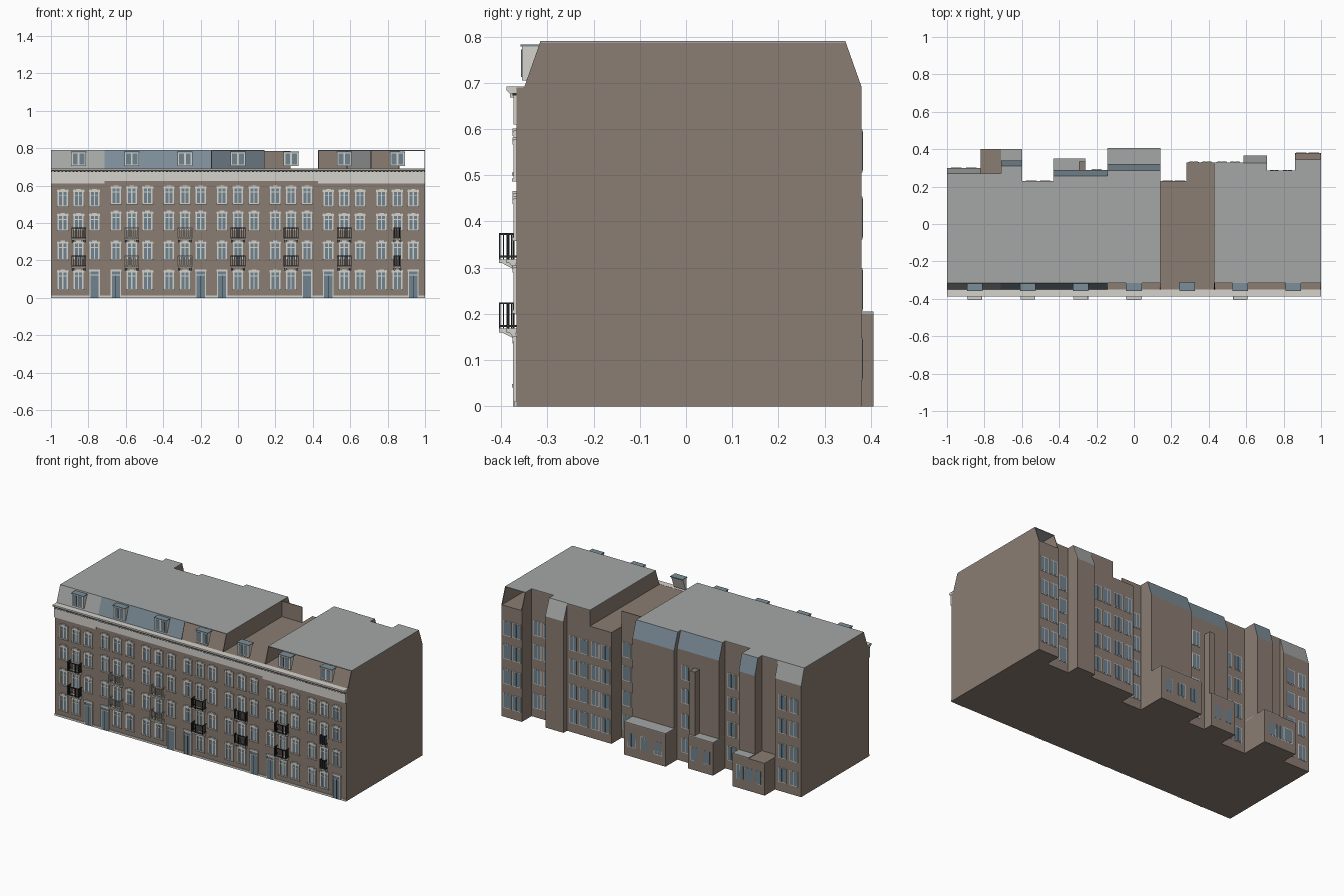
import bpy
import bmesh

if "Cube" in bpy.data.objects:
    bpy.data.objects.remove(bpy.data.objects["Cube"])


def material(name, r, g, b):
    lin = [((c / 255 + 0.055) / 1.055) ** 2.4 for c in (r, g, b)] + [1]
    m = bpy.data.materials.new(name)
    m.use_nodes = True
    m.diffuse_color = lin
    m.node_tree.nodes["Principled BSDF"].inputs["Base Color"].default_value = lin
    return m


BRICK = material("brown brick", 139, 125, 114)
ROOF = material("flat roof grey", 164, 167, 165)
SLATE = material("blue slate", 124, 141, 152)
TRIM = material("pale stone", 212, 210, 203)
GLASS = material("window glass", 112, 131, 144)
IRON = material("dark iron", 42, 44, 46)

parts = {}


def prism(name, mat, x0, x1, profile):
    """Extrude a y-z outline along x into the named part."""
    bm = parts.setdefault(name, (bmesh.new(), mat))[0]
    a = [bm.verts.new((x0, y, z)) for y, z in profile]
    b = [bm.verts.new((x1, y, z)) for y, z in profile]
    bm.faces.new(a)
    bm.faces.new(b[::-1])
    for i in range(len(a)):
        j = (i + 1) % len(a)
        bm.faces.new((a[j], a[i], b[i], b[j]))


def box(name, mat, x0, x1, y0, y1, z0, z1):
    prism(name, mat, x0, x1, [(y0, z0), (y1, z0), (y1, z1), (y0, z1)])


FRONT, EAVE, TOP = -0.367, 0.69, 0.79
SLOPE0, SLOPE1 = -0.35, -0.315
T = 0.004
HOUSE = 2 / 7
centers = [(i - 3) * 0.284 for i in range(7)]


def slope(name, mat, x0, x1, ya, za, yb, zb):
    inward = 0.004 if ya < yb else -0.004
    prism(name, mat, x0, x1, [(ya, za), (yb, zb), (yb + inward, zb), (ya + inward, za)])


# Rear bays: x0, x1, wall y, roof edge y, rear slope material, roofed
bays = [
    (-1, -0.82, 0.30, 0.27, ROOF, True),
    (-0.82, -0.71, 0.27, 0.27, None, True),
    (-0.71, -0.60, 0.34, 0.31, SLATE, True),
    (-0.60, -0.43, 0.23, 0.23, None, True),
    (-0.43, -0.143, 0.29, 0.256, SLATE, True),
    (-0.143, 0.143, 0.32, 0.286, SLATE, True),
    (0.143, 0.28, 0.23, 0.23, None, False),
    (0.28, 0.428, 0.33, 0.30, None, False),
    (0.428, 0.585, 0.33, 0.33, None, True),
    (0.585, 0.71, 0.365, 0.327, ROOF, True),
    (0.71, 0.86, 0.285, 0.285, None, True),
    (0.86, 1, 0.38, 0.345, None, True),
]
for x0, x1, wall, edge, mat, roofed in bays:
    box("main_walls", BRICK, x0, x1, FRONT, wall, 0, EAVE)
    if wall == edge:
        box("attic_rear_walls", BRICK, x0, x1, wall - T, wall, EAVE, TOP - T)
    elif mat:
        name = "rear_slope_slate" if mat == SLATE else "rear_slope_grey"
        slope(name, mat, x0, x1, wall, EAVE, edge, TOP)
    if roofed:
        box("flat_roof", ROOF, x0, x1, SLOPE1, edge, TOP - T, TOP)
        for x in (x0, x1 - T):
            prism("attic_cheeks", BRICK, x, x + T,
                  [(0.2, EAVE), (wall, EAVE), (edge, TOP - T), (0.2, TOP - T)])

# Gable walls closing the attic ends
for x, wall, edge in ((-1, 0.3, 0.27), (0.143 - T, 0.32, 0.286),
                      (0.428, 0.33, 0.33), (1 - T, 0.38, 0.345)):
    prism("gable_walls", BRICK, x, x + T,
          [(SLOPE0, EAVE), (wall, EAVE), (edge, TOP - 0.001), (SLOPE1, TOP - 0.001)])

# Front mansard slopes
slope("front_slope_grey", ROOF, -1, -0.714, SLOPE0, EAVE, SLOPE1, TOP)
slope("front_slope_slate", SLATE, -0.714, -0.143, SLOPE0, EAVE, SLOPE1, TOP)

# Low rear extensions
for x0, x1, back in ((-0.82, -0.6, 0.40), (-0.43, -0.26, 0.35), (-0.143, 0.143, 0.405)):
    box("rear_extensions", BRICK, x0, x1, 0.22, back, 0, 0.2)
    start = -0.71 if x0 < -0.8 else x0
    box("extension_roofs", ROOF, start, x1, 0.24, back, 0.2, 0.205)
box("rear_shaft", BRICK, -0.295, -0.26, 0.28, 0.335, 0, 0.6)

# Cornice, frieze and plinth along the front
for x0, x1, low in ((-1, -0.714, 0.61), (-0.714, 0.428, 0.625), (0.428, 1, 0.61)):
    box("frieze", TRIM, x0, x1, FRONT - 0.006, FRONT, low, 0.672)
box("cornice_shadow_line", IRON, -1, 1, FRONT - 0.008, FRONT, 0.672, 0.678)
prism("cornice", TRIM, -1, 1, [(FRONT, 0.676), (-0.38, 0.676), (-0.388, 0.683),
                               (-0.388, EAVE + 0.002), (SLOPE0, EAVE + 0.002)])
for i in range(100):
    x = -0.99 + i * 0.02
    box("dentils", TRIM, x - 0.005, x + 0.005, -0.381, FRONT, 0.668, 0.677)
box("plinth", TRIM, -1, 1, FRONT - 0.004, FRONT, 0, 0.012)


def front_window(x, z0, z1):
    w, y = 0.023, FRONT - 0.006
    box("front_glass", GLASS, x - w, x + w, FRONT - 0.002, FRONT, z0, z1)
    for s in (-1, 1):
        box("front_window_frames", TRIM, x + s * w - 0.004, x + s * w + 0.004, y, FRONT, z0, z1)
    box("front_window_frames", TRIM, x - 0.003, x + 0.003, y + 0.002, FRONT, z0, z1 - 0.01)
    box("front_window_frames", TRIM, x - w, x + w, y + 0.002, FRONT, z1 - 0.035, z1 - 0.03)
    box("front_window_sills", TRIM, x - 0.03, x + 0.03, y - 0.003, FRONT, z0 - 0.004, z0 + 0.003)
    box("front_window_heads", TRIM, x - 0.03, x + 0.03, y - 0.002, FRONT, z1 - 0.012, z1 - 0.003)
    box("front_window_heads", TRIM, x - 0.013, x + 0.013, y - 0.002, FRONT, z1 - 0.003, z1 + 0.004)


def front_door(x):
    w = 0.025
    box("door_leaves", GLASS, x - w, x + w, FRONT - 0.005, FRONT, 0, 0.122)
    box("door_fanlights", GLASS, x - w, x + w, FRONT - 0.002, FRONT, 0.122, 0.15)
    box("door_split", IRON, x - 0.001, x + 0.001, FRONT - 0.006, FRONT, 0, 0.12)
    for s in (-1, 1):
        box("door_frames", TRIM, x + s * w - 0.003, x + s * w + 0.003, FRONT - 0.007, FRONT, 0, 0.15)
    box("door_frames", TRIM, x - w, x + w, FRONT - 0.006, FRONT, 0.12, 0.125)
    box("door_frames", TRIM, x - 0.03, x + 0.03, FRONT - 0.008, FRONT, 0.141, 0.152)


def balcony(x, z, w, out, mat):
    rails = "balcony_rails_pale" if mat == TRIM else "balcony_rails_dark"
    h, y, b = z + 0.055, -out, 0.0015
    box("balcony_slabs", TRIM, x - w, x + w, y, FRONT, z - 0.008, z)
    for s in (-1, 1):
        prism("balcony_corbels", TRIM, x + s * w * 0.8 - 0.005, x + s * w * 0.8 + 0.005,
              [(FRONT, z - 0.008), (y + 0.006, z - 0.008), (FRONT - 0.004, z - 0.022)])
        for zz in (z + 0.006, h):
            box(rails, mat, x + s * w - b, x + s * w + b, y, FRONT, zz - 0.002, zz + 0.002)
        for k in range(1, 4):
            yy = y + (FRONT - y) * k / 4
            box(rails, mat, x + s * w - b, x + s * w + b, yy - b, yy + b, z, h)
    for zz in (z + 0.006, h):
        box(rails, mat, x - w, x + w, y, y + 0.003, zz - 0.002, zz + 0.002)
    for k in range(9):
        xx = x - w + k * w / 4
        box(rails, mat, xx - b, xx + b, y, y + 0.003, z, h)


def dormer(x):
    w, y = 0.04, -0.355
    prism("dormers", TRIM, x - w, x + w,
          [(y, 0.705), (-0.345, 0.705), (-0.317, 0.778), (y, 0.778)])
    box("dormer_roofs", SLATE, x - w - 0.002, x + w + 0.002, y - 0.003, -0.31, 0.778, 0.783)
    for s in (-1, 1):
        box("dormer_glass", GLASS, x + s * 0.018 - 0.013, x + s * 0.018 + 0.013,
            y - 0.002, y, 0.712, 0.772)


# Seven repeated house fronts, with doors placed in mirrored pairs
for i, cx in enumerate(centers):
    tall = 0 < i < 5
    rows = ((0.045, 0.148), (0.205, 0.302), (0.362, 0.462 if tall else 0.45),
            (0.503, 0.597) if tall else (0.49, 0.578))
    door_side = 1 if i % 2 == 0 else -1
    for s in (-1, 0, 1):
        for r, (z0, z1) in enumerate(rows):
            if r == 0 and s == door_side:
                front_door(cx + s * 0.085)
            else:
                front_window(cx + s * 0.085, z0, z1)
    width = 0.018 if i == 6 else 0.038
    for z in (0.168, 0.318):
        balcony(cx, z, width, 0.388 if i in (4, 6) else 0.404, TRIM if i in (1, 2) else IRON)
    dormer(cx)


def rear_window(x, y, z0, z1):
    w = 0.024
    box("rear_window_frames", TRIM, x - w - 0.004, x + w + 0.004, y, y + 0.002, z0 - 0.004, z1 + 0.004)
    for s in (-1, 1):
        box("rear_glass", GLASS, x + s * 0.0125 - 0.011, x + s * 0.0125 + 0.011, y, y + 0.003, z0, z1)


# Rear windows: wall y, column positions
rear_columns = ((0.30, (-0.95, -0.87)), (0.23, (-0.55, -0.475, 0.18, 0.245)),
                (0.29, (-0.2,)), (0.33, (0.32, 0.39, 0.47, 0.54)),
                (0.285, (0.75, 0.82)), (0.38, (0.895, 0.96)))
for y, columns in rear_columns:
    for x in columns:
        for z in (0.06, 0.21, 0.365, 0.51):
            rear_window(x, y, z, z + 0.085)
for y, columns in ((0.40, (-0.77, -0.71, -0.65)), (0.35, (-0.385, -0.305)),
                   (0.405, (-0.09, 0, 0.09))):
    for x in columns:
        rear_window(x, y - 0.002, 0.06, 0.14)

# Turn every part into an object
for name, (bm, mat) in parts.items():
    bmesh.ops.recalc_face_normals(bm, faces=bm.faces)
    mesh = bpy.data.meshes.new(name)
    bm.to_mesh(mesh)
    bm.free()
    mesh.materials.append(mat)
    bpy.context.scene.collection.objects.link(bpy.data.objects.new(name, mesh))
